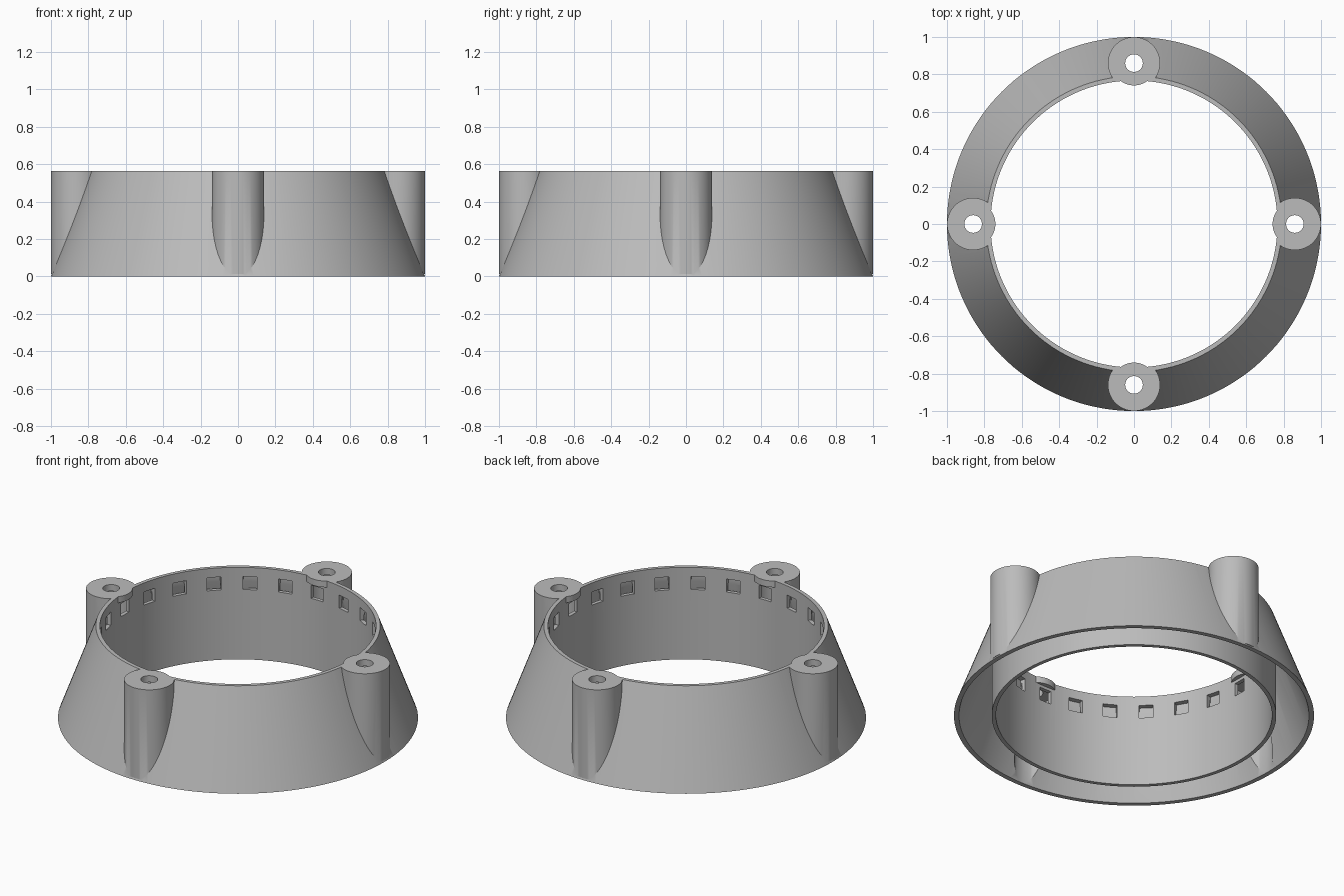
import bpy
import bmesh
from math import cos, sin, pi, radians
from mathutils import Matrix

if "Cube" in bpy.data.objects:
    bpy.data.objects.remove(bpy.data.objects["Cube"])

HEIGHT = 0.564
TALL = 0.62          # rough height before the top is levelled
SLOPE = 0.372        # inward lean of the outer wall per unit of height
BORE, SLEEVE = 0.767, 0.79
BOSS_AT = 0.86
CENTRE = [(0, 0)]
BOSSES = [(BOSS_AT * cos(i * pi / 2), BOSS_AT * sin(i * pi / 2)) for i in range(4)]


def to_object(name, bm):
    mesh = bpy.data.meshes.new(name)
    bm.to_mesh(mesh)
    bm.free()
    ob = bpy.data.objects.new(name, mesh)
    bpy.context.collection.objects.link(ob)
    return ob


def cones(name, r0, r1, z0, z1, centres, segments):
    """Upright capped cones or cylinders, one at each centre."""
    bm = bmesh.new()
    for x, y in centres:
        bmesh.ops.create_cone(bm, cap_ends=True, segments=segments, radius1=r0,
                              radius2=r1, depth=z1 - z0,
                              matrix=Matrix.Translation((x, y, (z0 + z1) / 2)))
    return to_object(name, bm)


def boxes(name, size, centre, angles):
    """Copies of one box turned about the vertical axis."""
    bm = bmesh.new()
    for a in angles:
        place = (Matrix.Rotation(a, 4, 'Z') @ Matrix.Translation(centre)
                 @ Matrix.Diagonal((*size, 1)))
        bmesh.ops.create_cube(bm, size=1, matrix=place)
    return to_object(name, bm)


def combine(target, tool, operation):
    mod = target.modifiers.new("combine", 'BOOLEAN')
    mod.operation = operation
    mod.solver = 'MANIFOLD'
    mod.object = tool
    bpy.context.view_layer.objects.active = target
    bpy.ops.object.modifier_apply(modifier=mod.name)
    bpy.data.objects.remove(tool)


# Tapered outer wall with four screw bosses
ring = cones("mounting_ring", 1.0, 1.0 - SLOPE * TALL, 0, TALL, CENTRE, 144)
combine(ring, cones("boss", 0.1395, 0.1395, 0.012, TALL, BOSSES, 64), 'UNION')

# Hollow underside, with a screw pocket inside each boss
combine(ring, cones("cavity", 0.972 + SLOPE * 0.1, 0.972 - SLOPE * 0.55,
                    -0.1, 0.55, CENTRE, 144), 'DIFFERENCE')
combine(ring, cones("pocket", 0.111, 0.111, -0.1, HEIGHT - 0.04, BOSSES, 64), 'DIFFERENCE')

# Inner sleeve and clear bore
combine(ring, cones("sleeve", SLEEVE, SLEEVE, 0, TALL, CENTRE, 144), 'UNION')
combine(ring, cones("bore", BORE, BORE, -0.1, 0.8, CENTRE, 144), 'DIFFERENCE')

# Rounded tabs that overhang the bore, then the screw holes
combine(ring, cones("tab", 0.119, 0.119, HEIGHT - 0.038, TALL, BOSSES, 64), 'UNION')
combine(ring, cones("screw_hole", 0.047, 0.047, -0.1, 0.8, BOSSES, 48), 'DIFFERENCE')

# Ring of square notches in the bore wall
combine(ring, boxes("notch", (0.06, 0.08, 0.08), (0.768, 0, 0.468),
                    [radians(15 * i) for i in range(24)]), 'DIFFERENCE')

# Level top
combine(ring, boxes("top_trim", (3, 3, 0.4), (0, 0, HEIGHT + 0.2), [0]), 'DIFFERENCE')

# Single colour
grey = bpy.data.materials.new("grey plastic")
grey.use_nodes = True
colour = (0.5, 0.5, 0.5, 1)
grey.diffuse_color = colour
grey.node_tree.nodes["Principled BSDF"].inputs["Base Color"].default_value = colour
ring.data.materials.clear()
ring.data.materials.append(grey)
for face in ring.data.polygons:
    face.material_index = 0

bpy.ops.object.select_all(action='DESELECT')
ring.select_set(True)
bpy.ops.object.shade_smooth_by_angle(angle=radians(30))
